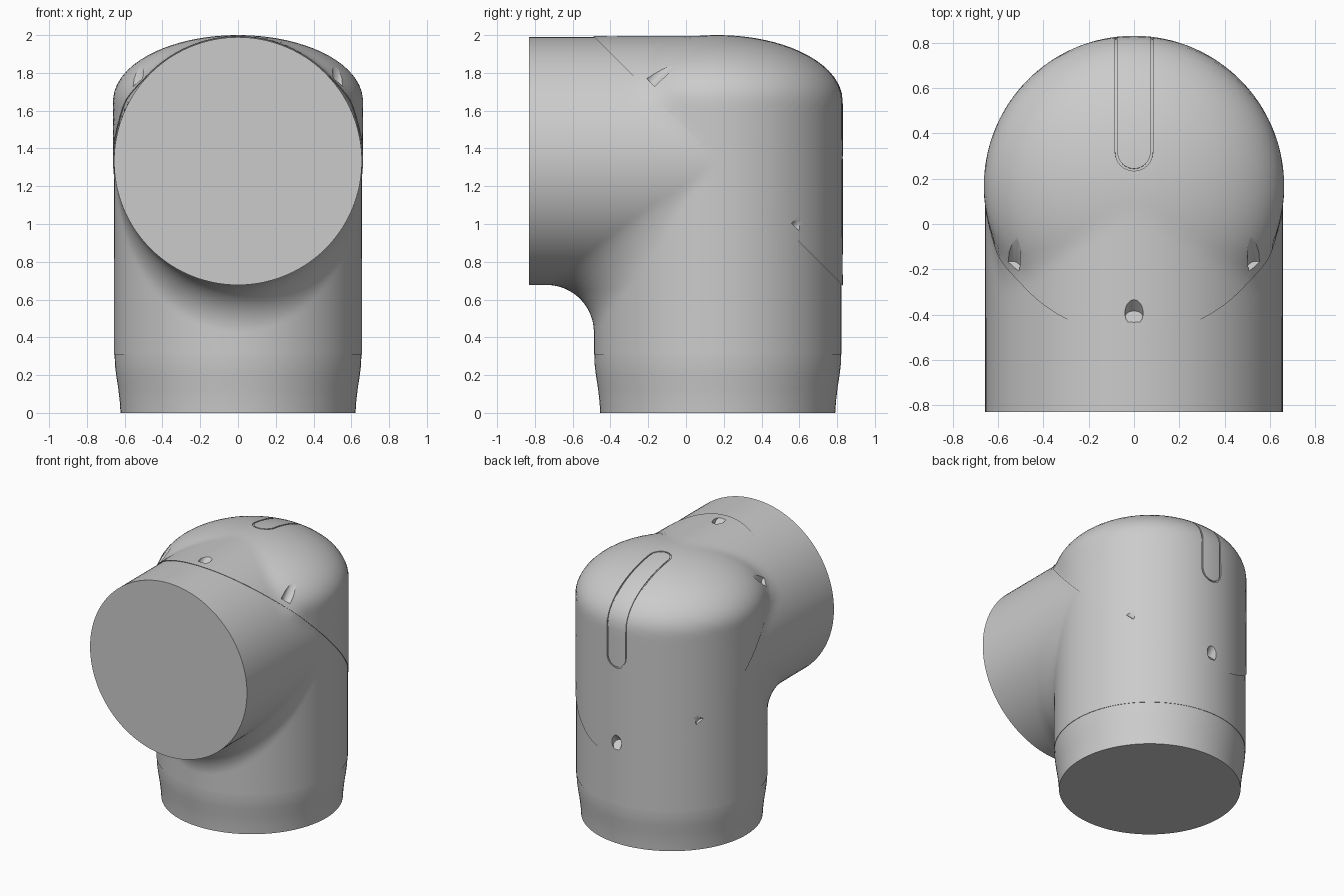
import bpy, bmesh
from math import sin, cos, pi, radians, sqrt
from mathutils import Vector

if "Cube" in bpy.data.objects:
    bpy.data.objects.remove(bpy.data.objects["Cube"])

R, CY, CZ = 0.656, 0.168, 1.333     # tube radius, upright axis y, side tube axis z
Z0, H = 1.65, 0.344                 # dome start and height
FILLET, LIP = 0.25, 0.006           # inner blend, cap stands proud of the body
FRONT, PIVOT_Z, SEAM_Z = -0.83, 0.42, 0.31
NORMAL = Vector((0, 1, 1)).normalized()
ALONG = Vector((0, 1, -1)).normalized()
MITRE = Vector((0, CY, CZ + 0.004))


def field(p):
    """Signed distance to the domed upright tube blended with the side tube."""
    x, y, z = p.x, p.y - CY, max(0.0, p.z - Z0)
    r = sqrt(x * x + y * y)
    k0 = sqrt((r / R) ** 2 + (z / H) ** 2)
    n1 = Vector((x / R ** 2, y / R ** 2, z / H ** 2))
    k1 = max(n1.length, 1e-6)
    d1 = k0 * (k0 - 1) / k1
    if y >= 0:
        return d1
    n2 = Vector((x, 0, p.z - CZ))
    d2 = n2.length - R
    dot = n1.dot(n2) / (k1 * max(n2.length, 1e-6))
    f = FILLET * max(0.0, 1 - dot) * min(1.0, -y / 0.3)
    if d1 < f and d2 < f:
        return f - sqrt((f - d1) ** 2 + (f - d2) ** 2)
    return min(d1, d2)


def surface_point(centre, direction, offset):
    lo, hi = 0.0, 1.6
    for _ in range(18):
        mid = (lo + hi) / 2
        if field(centre + direction * mid) < offset:
            lo = mid
        else:
            hi = mid
    return centre + direction * lo


def add_object(name, bm):
    bmesh.ops.recalc_face_normals(bm, faces=bm.faces)
    me = bpy.data.meshes.new(name)
    bm.to_mesh(me)
    bm.free()
    ob = bpy.data.objects.new(name, me)
    bpy.context.collection.objects.link(ob)
    return ob


def skin(bm, rings, cap_first=True, cap_last=True):
    rows = [[bm.verts.new(p) for p in ring] for ring in rings]
    n = len(rows[0])
    for a, b in zip(rows, rows[1:]):
        for i in range(n):
            bm.faces.new((a[i], a[(i + 1) % n], b[(i + 1) % n], b[i]))
    if cap_first:
        bm.faces.new(rows[0])
    if cap_last:
        bm.faces.new(rows[-1])


def elbow(name, offset, keep_upper, fan=72, sides=112):
    """Fan of sections through the elbow, cut at the 45 degree joint."""
    planes = [(Vector((0, CY, z)), Vector((0, 1, 0))) for z in (SEAM_Z, 0.365)]
    for i in range(fan + 1):
        a = i / fan * pi / 2
        d = Vector((0, cos(a), sin(a)))
        t = min((CY - FRONT) / max(cos(a), 1e-6), (CZ - PIVOT_Z) / max(sin(a), 1e-6))
        planes.append((Vector((0, FRONT, PIVOT_Z)) + d * t, d))
    rings = []
    for c, d in planes:
        rings.append([surface_point(c, Vector((cos(t), 0, 0)) + d * sin(t), offset)
                      for t in (2 * pi * j / sides for j in range(sides))])
    bm = bmesh.new()
    skin(bm, rings)
    bmesh.ops.bisect_plane(bm, geom=bm.verts[:] + bm.edges[:] + bm.faces[:], dist=1e-5,
                           plane_co=MITRE, plane_no=NORMAL,
                           clear_inner=keep_upper, clear_outer=not keep_upper)
    bmesh.ops.holes_fill(bm, edges=[e for e in bm.edges if e.is_boundary], sides=0)
    return add_object(name, bm)


def smooth(ob):
    bpy.ops.object.select_all(action='DESELECT')
    ob.select_set(True)
    bpy.context.view_layer.objects.active = ob
    bpy.ops.object.shade_smooth_by_angle(angle=radians(30))


def cut(ob, cutter):
    cutter.hide_render = True
    bpy.context.view_layer.objects.active = ob
    m = ob.modifiers.new("cut", 'BOOLEAN')
    m.operation, m.solver, m.object = 'DIFFERENCE', 'EXACT', cutter
    bpy.ops.object.modifier_apply(modifier=m.name)
    bpy.data.objects.remove(cutter)


# elbow body and its raised rear cap
body = elbow("elbow_body", 0.0, False)
cap = elbow("rear_cap", LIP, True)

# blind screw holes, square to the joint plane
bm = bmesh.new()
for x, u in ((0, -0.86), (0, 0.86), (0.54, -0.55), (-0.54, -0.55), (0.54, 0.55), (-0.54, 0.55)):
    base = MITRE + Vector((x, 0, 0)) + ALONG * u
    skin(bm, [[base + NORMAL * v + Vector((0.04 * cos(t), 0, 0)) + ALONG * 0.04 * sin(t)
               for t in (2 * pi * j / 24 for j in range(24))] for v in (0.04, 0.9)])
cut(cap, add_object("hole_cutter", bm))


# thin stadium groove running over the dome and down the back
def groove_point(x, deg):
    a = radians(deg)
    return surface_point(Vector((x, CY, CZ)), Vector((0, cos(a), sin(a))), LIP)


W, LOW, HIGH, END = 0.079, 8.5, 77, 6.9
path = [(W, LOW + (HIGH - LOW) * i / 24) for i in range(24)]
path += [(W * cos(pi * i / 12), HIGH + END * sin(pi * i / 12)) for i in range(12)]
path += [(-W, HIGH - (HIGH - LOW) * i / 24) for i in range(24)]
path += [(-W * cos(pi * i / 12), LOW - END * sin(pi * i / 12)) for i in range(12)]
pts = [groove_point(x, a) for x, a in path]
mid = Vector((0, CY, CZ))
rings = []
for i, p in enumerate(pts):
    tangent = (pts((i + 1) % len(pts)) if callable(pts) else pts[(i + 1) % len(pts)]) - pts[i - 1]
    side = tangent.cross(p - mid).normalized()
    up = side.cross(tangent).normalized()
    rings.append([p + side * 0.005 * s + up * 0.008 * t
                  for s, t in ((-1, -1), (1, -1), (1, 1), (-1, 1))])
bm = bmesh.new()
skin(bm, rings + [rings[0]], False, False)
bmesh.ops.remove_doubles(bm, verts=bm.verts, dist=1e-5)
cut(cap, add_object("groove_cutter", bm))

# tapered base collar
bm = bmesh.new()
profile = ((0.622, 0), (0.626, 0.06), (0.634, 0.13), (0.645, 0.2), (0.652, 0.26), (0.653, SEAM_Z))
skin(bm, [[Vector((r * cos(t), CY + r * sin(t), z)) for t in (2 * pi * j / 112 for j in range(112))]
          for r, z in profile], True, False)
collar = add_object("base_collar", bm)

for ob in (body, cap, collar):
    smooth(ob)
